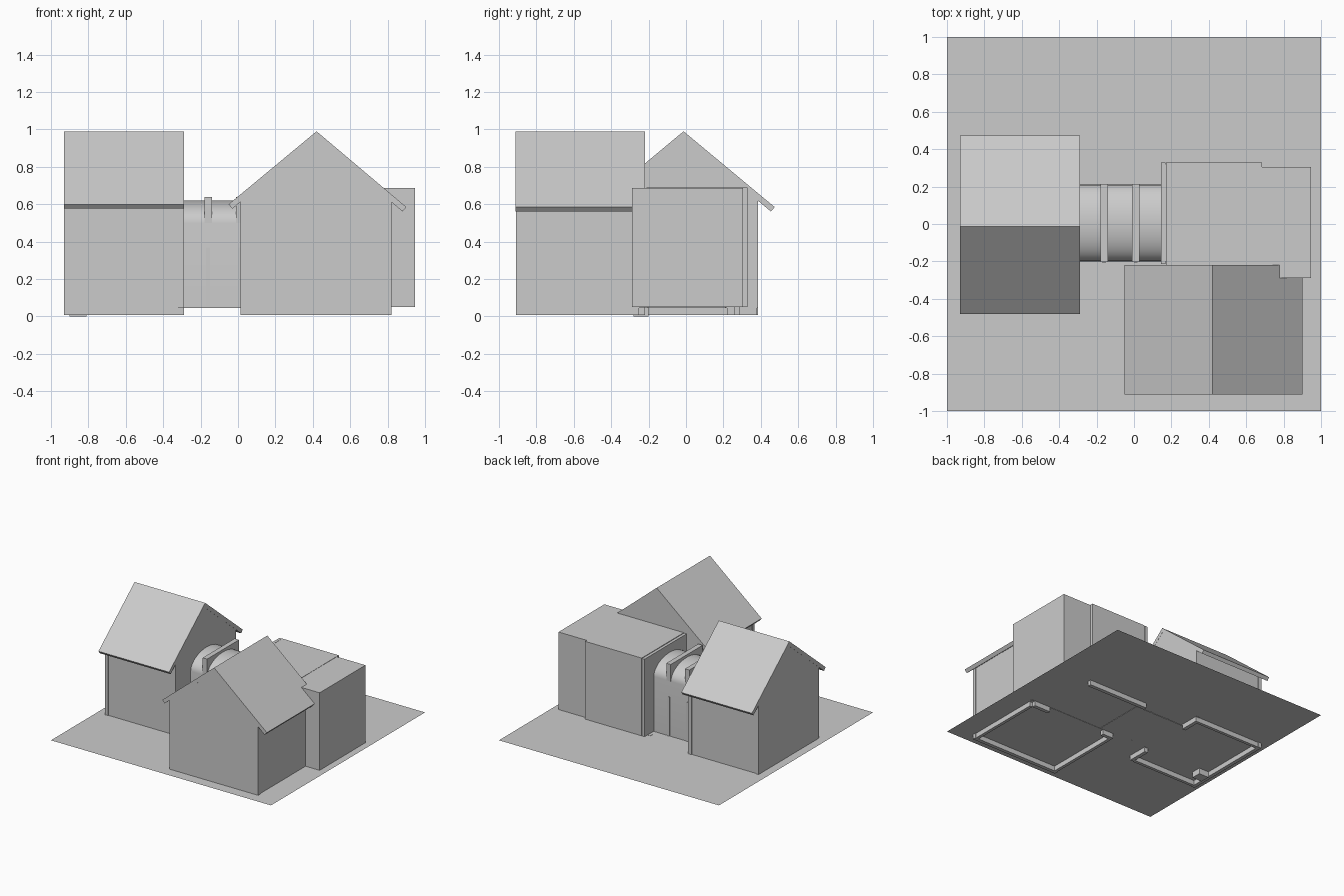
import bpy, bmesh, math

if "Cube" in bpy.data.objects:
    bpy.data.objects.remove(bpy.data.objects["Cube"])

def prism(name, prof, a, b, axis):
    """Extrude a (u, z) profile from a to b along 'x' (u = y) or 'y' (u = x)."""
    bm = bmesh.new()
    def pt(u, z, v):
        return (v, u, z) if axis == 'x' else (u, v, z)
    f = bm.faces.new([bm.verts.new(pt(u, z, a)) for u, z in prof])
    new = bmesh.ops.extrude_face_region(bm, geom=[f])['geom']
    d = (b - a, 0, 0) if axis == 'x' else (0, b - a, 0)
    bmesh.ops.translate(bm, vec=d, verts=[g for g in new if isinstance(g, bmesh.types.BMVert)])
    bmesh.ops.recalc_face_normals(bm, faces=bm.faces)
    me = bpy.data.meshes.new(name)
    bm.to_mesh(me)
    bm.free()
    ob = bpy.data.objects.new(name, me)
    bpy.context.collection.objects.link(ob)
    return ob

def box(name, x0, x1, y0, y1, z0, z1):
    return prism(name, [(x0, z0), (x1, z0), (x1, z1), (x0, z1)], y0, y1, 'y')

def house(name, axis, u0, u1, ridge, e0, e1, v0, v1, open_end):
    """Hollow gabled house; e0/e1 are the eave tips; open_end is the linked gable."""
    top, base, t, ground = 0.985, 0.008, 0.03, 0.046
    s0 = (0.99 - e0[1]) / (ridge - e0[0])
    s1 = (0.99 - e1[1]) / (e1[0] - ridge)
    z0, z1 = top - s0 * (ridge - u0), top - s1 * (u1 - ridge)
    # gable panels, the linked one stops at ground level
    for i, (a, b) in enumerate([(v0, v0 + t), (v1 - t, v1)]):
        zb = ground if i == open_end else base
        prism(f"{name}_gable_{i}", [(u0, zb), (u1, zb), (u1, z1), (ridge, top), (u0, z0)], a, b, axis)
    # side walls, slightly set back from the gable edges
    for i, (a, b, z) in enumerate([(u0 + .005, u0 + t, z0), (u1 - t, u1 - .005, z1)]):
        prism(f"{name}_side_wall_{i}", [(a, base), (b, base), (b, z - .03), (a, z - .03)],
              v0 + t, v1 - t, axis)
    # sloping roof boards with square-cut eaves
    for i, (e, s, sg) in enumerate([(e0, s0, 1), (e1, s1, -1)]):
        th = 0.031
        L = math.hypot(1, s)
        low = (e[0] + sg * th * s / L, e[1] - th / L)
        prism(f"{name}_roof_{i}", [(ridge, .99), e, low, (ridge, .99 - th * L)],
              v0 - .001, v1 + .001, axis)

# ground sheet
bpy.ops.mesh.primitive_plane_add(size=2, location=(0, 0, 0.048))
bpy.context.object.name = "ground_sheet"

# two gabled houses at right angles
house("left_house", 'x', -.40, .385, -.013, (-.482, .60), (.474, .585), -.93, -.29, 1)
house("front_house", 'y', .013, .82, .42, (-.05, .60), (.90, .585), -.91, -.22, 1)

# wall footings below the ground sheet beside the openings
for i, (x0, x1, y0, y1) in enumerate([
        (.64, .79, -.25, -.22), (.02, .12, -.25, -.22),
        (-.32, -.29, .22, .38), (-.32, -.29, -.39, -.22),
        (.12, .67, .26, .29)]):
    box(f"footing_{i}", x0, x1, y0, y1, .008, .05)
box("side_step", -.90, -.81, -.28, -.20, 0, .05)

# flat-roofed back block
box("back_block_wide", .172, .945, -.29, .305, .05, .687)
box("back_block_rear", .172, .685, -.21, .33, .05, .689)
box("back_block_end_panel", .145, .168, -.215, .33, .05, .687)
box("back_block_joint", .166, .174, -.20, .322, .05, .68)

# vaulted passage between the houses
yc, r, rise = .005, .205, .12
arch = [(yc + r * math.cos(math.pi * k / 20), .50 + rise * math.sin(math.pi * k / 20))
        for k in range(21)]
hall = prism("vaulted_passage", [(-.20, .045), (.21, .045)] + arch, -.295, .15, 'x')
bpy.context.view_layer.objects.active = hall
hall.select_set(True)
bpy.ops.object.shade_smooth_by_angle(angle=math.radians(35))

# passage ribs with slim posts
for i, x in enumerate((-.16, .01)):
    box(f"rib_{i}", x - .02, x + .02, -.202, .213, .50, .64)
    for y in (-.203, .208):
        box(f"rib_post_{i}", x - .01, x + .01, y - .004, y + .006, .045, .37)
